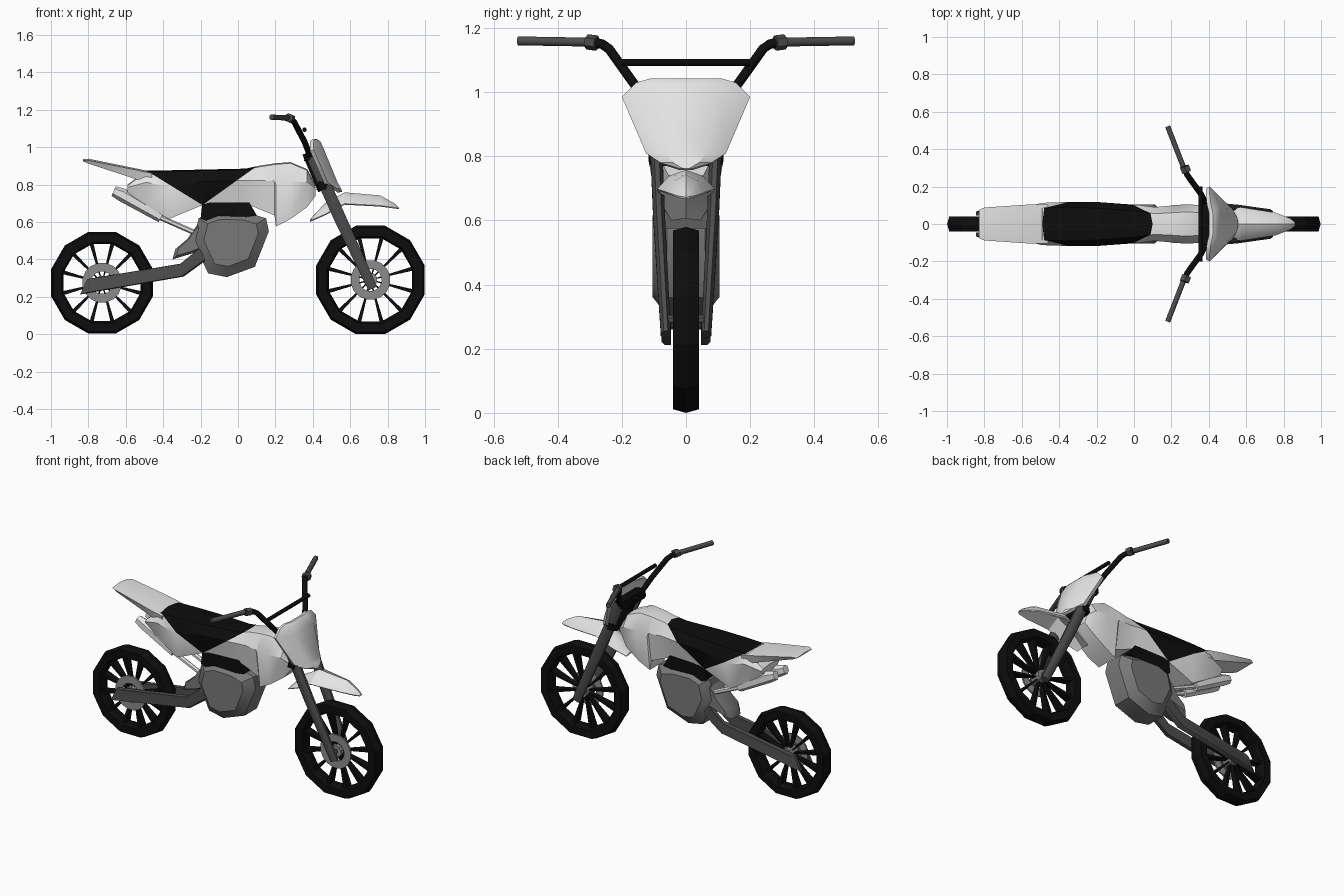
import bpy, bmesh, math
from mathutils import Vector

if "Cube" in bpy.data.objects:
    bpy.data.objects.remove(bpy.data.objects["Cube"])

def material(name, v):
    m = bpy.data.materials.new(name)
    m.diffuse_color = (v, v, v, 1)
    m.use_nodes = True
    m.node_tree.nodes["Principled BSDF"].inputs["Base Color"].default_value = m.diffuse_color
    return m

WHITE = material("white plastic", 0.78)
BLACK = material("black rubber", 0.004)
DARK = material("dark grey metal", 0.075)
ENGINE = material("engine grey", 0.19)
HUB = material("hub grey", 0.26)

def part(name, lofts, mats, angle=30, wrap=False, cuts=(), rule=None):
    """Skin lists of rings into one object; optional plane cuts and colour rule."""
    bm = bmesh.new()
    for rings in lofts:
        vs = [[bm.verts.new(p) for p in r] for r in rings]
        n = len(vs[0])
        for i in range(len(vs) if wrap else len(vs) - 1):
            a, b = vs[i], vs[(i + 1) % len(vs)]
            for j in range(n):
                k = (j + 1) % n
                bm.faces.new((a[j], a[k], b[k], b[j]))
        if not wrap:
            bm.faces.new(vs[0])
            bm.faces.new(vs[-1][::-1])
    for co, no in cuts:
        bmesh.ops.bisect_plane(bm, geom=bm.verts[:] + bm.edges[:] + bm.faces[:],
                               plane_co=co, plane_no=no)
    bmesh.ops.recalc_face_normals(bm, faces=bm.faces[:])
    if rule:
        for f in bm.faces:
            f.material_index = rule(f.calc_center_median())
    me = bpy.data.meshes.new(name)
    bm.to_mesh(me)
    bm.free()
    for m in mats:
        me.materials.append(m)
    ob = bpy.data.objects.new(name, me)
    bpy.context.collection.objects.link(ob)
    bpy.ops.object.select_all(action='DESELECT')
    ob.select_set(True)
    bpy.context.view_layer.objects.active = ob
    bpy.ops.object.shade_smooth_by_angle(angle=math.radians(angle))
    return ob

def tube(path, radii, ref=(0, 1, 0), n=8):
    """Rings along a path; radii are (along ref, across ref) per point or one pair."""
    P = [Vector(p) for p in path]
    if not isinstance(radii[0], tuple):
        radii = [radii] * len(P)
    rings = []
    for i, p in enumerate(P):
        d = (P[min(i + 1, len(P) - 1)] - P[max(i - 1, 0)]).normalized()
        u = Vector(ref) - d * d.dot(Vector(ref))
        u.normalize()
        v = d.cross(u)
        ru, rv = radii[i]
        rings.append([p + u * ru * math.cos(t) + v * rv * math.sin(t)
                      for t in [(j + .5) * math.tau / n for j in range(n)]])
    return rings

def prism(poly, layers):
    """xz outline repeated at (y, scale) layers."""
    cx = sum(p[0] for p in poly) / len(poly)
    cz = sum(p[1] for p in poly) / len(poly)
    return [[(cx + (x - cx) * s, y, cz + (z - cz) * s) for x, z in poly] for y, s in layers]

def both(rings):
    return [rings, [[(p[0], -p[1], p[2]) for p in r] for r in rings]]

# Wheels: faceted tyre, blade spokes, hub and brake disc
def wheel(side, cx, cz, apothem, inner):
    R = apothem / math.cos(math.pi / 12)

    def at(r, y, a):
        return (cx + r * math.cos(a), y, cz + r * math.sin(a))

    def spun(prof, n=12):
        return [[at(r, y, (i + .5) * math.tau / n) for r, y in prof] for i in range(n)]
    part(side + "_tyre", [spun([(R, 0), (R - .012, .041), (inner + .01, .041), (inner, .02),
         (inner, -.02), (inner + .01, -.041), (R - .012, -.041)])], [BLACK], 25, True)
    spokes = []
    for i in range(12):
        a = (i + .5) * math.tau / 12
        spokes.append([[at(r, y, a + s * t / r) for y, s in ((-w, -1), (w, -1), (w, 1), (-w, 1))]
                       for r, w, t in ((.03, .012, .003), (inner + .01, .028, .011))])
    part(side + "_spokes", spokes, [BLACK])
    part(side + "_brake_disc", [spun([(.107, -.036), (.107, -.026), (.06, -.026), (.06, -.036)], 16)],
         [HUB], 30, True)
    part(side + "_hub", [tube([(cx, -.035, cz), (cx, .035, cz)], (.038, .038), (1, 0, 0), 10)], [HUB])
    part(side + "_axle", [tube([(cx, -.07, cz), (cx, .07, cz)], (.016, .016), (1, 0, 0))], [DARK])

wheel("front", .708, .29, .29, .23)
wheel("rear", -.727, .275, .272, .213)

# Body: tank, side panels and seat in one skin; the seat is the V cut into it
stations = [(-.59, .755, .80, .09, .07), (-.49, .69, .875, .113, .085), (-.37, .615, .876, .117, .09),
            (-.19, .69, .88, .117, .085), (.04, .70, .885, .10, .065), (.11, .67, .90, .09, .055),
            (.195, .635, .913, .098, .06), (.203, .575, .914, .10, .06), (.28, .615, .92, .105, .065),
            (.37, .68, .882, .10, .06), (.415, .74, .80, .075, .045)]
rings = []
for x, zb, zt, w, wt in stations:
    zm = zb + .66 * (zt - zb)
    half = [(x, wt, zt - .006), (x, w, zm), (x, w * .72, zb)]
    rings.append([(x, 0, zt)] + half + [(p[0], -p[1], p[2]) for p in half[::-1]])
low = Vector((-.19, 0, .69))
nA = Vector((.185, 0, .30))
nB = Vector((-.19, 0, .265))
part("body_and_seat", [rings], [WHITE, BLACK], 32, cuts=[(low, nA), (low, nB)],
     rule=lambda c: int((c - low).dot(nA) > 0 and (c - low).dot(nB) > 0))

# Rear fender
rings = []
for x, zt, zb, w in ((-.83, .935, .925, .075), (-.80, .938, .912, .088),
                     (-.55, .887, .83, .105), (-.46, .868, .80, .105)):
    rings.append([(x, 0, zt), (x, w, zt - .008), (x, w * .85, zb), (x, -w * .85, zb), (x, -w, zt - .008)])
part("rear_fender", [rings], [WHITE])

# Twin silencers and their pipes
part("silencers", both(tube([(-.665, .05, .765), (-.62, .05, .745), (-.41, .05, .625)],
     [(.025, .028), (.034, .036), (.028, .03)], n=6)), [WHITE], 35)
part("exhaust_pipes", both(tube([(-.43, .05, .63), (-.18, .05, .52)], (.014, .014), n=6)), [WHITE])

# Front fender: peaked blade
rings = []
for x, zt, zs, w in ((.385, .615, .60, .05), (.465, .70, .635, .072), (.57, .758, .692, .09),
                     (.76, .742, .682, .06), (.835, .70, .672, .03), (.86, .678, .668, .01)):
    t = min(.018, (zt - zs) * .6)
    rings.append([(x, 0, zt), (x, w * .6, zt - (zt - zs) * .3), (x, w, zs + .006), (x, w * .92, zs),
                  (x, 0, zt - t), (x, -w * .92, zs), (x, -w, zs + .006), (x, -w * .6, zt - (zt - zs) * .3)])
part("front_fender", [rings], [WHITE])

# Front plate: bowed shield
rings = []
for z, x, w, back in ((1.043, .425, .11, .015), (1.03, .45, .155, .045), (.985, .475, .2, .07),
                      (.81, .546, .125, .065), (.78, .557, .08, .03), (.762, .558, .02, .005)):
    row = [(-1, back), (-.5, back * .2), (.5, back * .2), (1, back)]
    rings.append([(x - b, s * w, z) for s, b in row] +
                 [(x - b - .02, s * w * .95, z - .005) for s, b in row[::-1]])
part("front_plate", [rings], [WHITE], 35)

# Fork legs, stem and clamps
part("fork_legs", both(tube([(.395, .098, .955), (.55, .084, .61), (.72, .063, .245)],
     [(.021, .035), (.02, .035), (.017, .028)])), [DARK], 50)
part("steering_stem", [tube([(.37, 0, .97), (.455, 0, .77)], (.03, .03))], [BLACK], 50)
for name, x, z in (("upper_clamp", .388, .955), ("lower_clamp", .455, .80)):
    part(name, [prism([(x - .035, z - .028), (x + .02, z - .03), (x + .033, z + .02), (x - .025, z + .022)],
                      [(-.115, .8), (-.09, 1), (.09, 1), (.115, .8)])], [BLACK])

# Handlebar with cross brace, grips and control collars
bar = [(.385, .11, .955), (.355, .165, 1.03), (.30, .24, 1.135), (.285, .262, 1.15), (.262, .31, 1.157)]
mirrored = [(x, -y, z) for x, y, z in bar]
part("handlebar", [tube(mirrored[::-1] + bar, (.016, .016), (1, 0, 0))], [BLACK], 50)
part("handlebar_brace", [tube([(.355, -.2, 1.093), (.355, .2, 1.093)], (.012, .012), (1, 0, 0))], [BLACK], 50)
part("grips", both(tube([(.27, .29, 1.156), (.18, .522, 1.16)], (.015, .015), (1, 0, 0))), [DARK], 50)
part("control_collars", both(tube([(.281, .278, 1.153), (.269, .308, 1.157)], (.028, .024), (1, 0, 0), 6)), [DARK])

# Engine block and black cylinder head under the tank
part("engine", [prism([(-.21, .62), (-.12, .655), (.05, .65), (.15, .62), (.165, .55), (.09, .36),
     (-.06, .305), (-.16, .325), (-.24, .50)],
     [(-.105, .72), (-.06, 1), (.06, 1), (.105, .72)])], [ENGINE], 35)
part("cylinder_head", [prism([(-.19, .705), (.06, .705), (.10, .635), (-.15, .60), (-.20, .62)],
     [(-.085, 1), (.085, 1)])], [BLACK])

# Swingarm and rear suspension link
part("swingarm", both(prism([(-.845, .212), (-.805, .295), (-.30, .378), (-.20, .46), (-.15, .41), (-.29, .308)],
     [(.046, 1), (.066, 1), (.076, .93)])), [DARK])
part("suspension_link", [prism([(-.35, .40), (-.335, .455), (-.27, .51), (-.20, .61), (-.17, .46), (-.25, .43)],
     [(-.07, .75), (-.045, 1), (.045, 1), (.07, .75)])], [ENGINE], 35)
